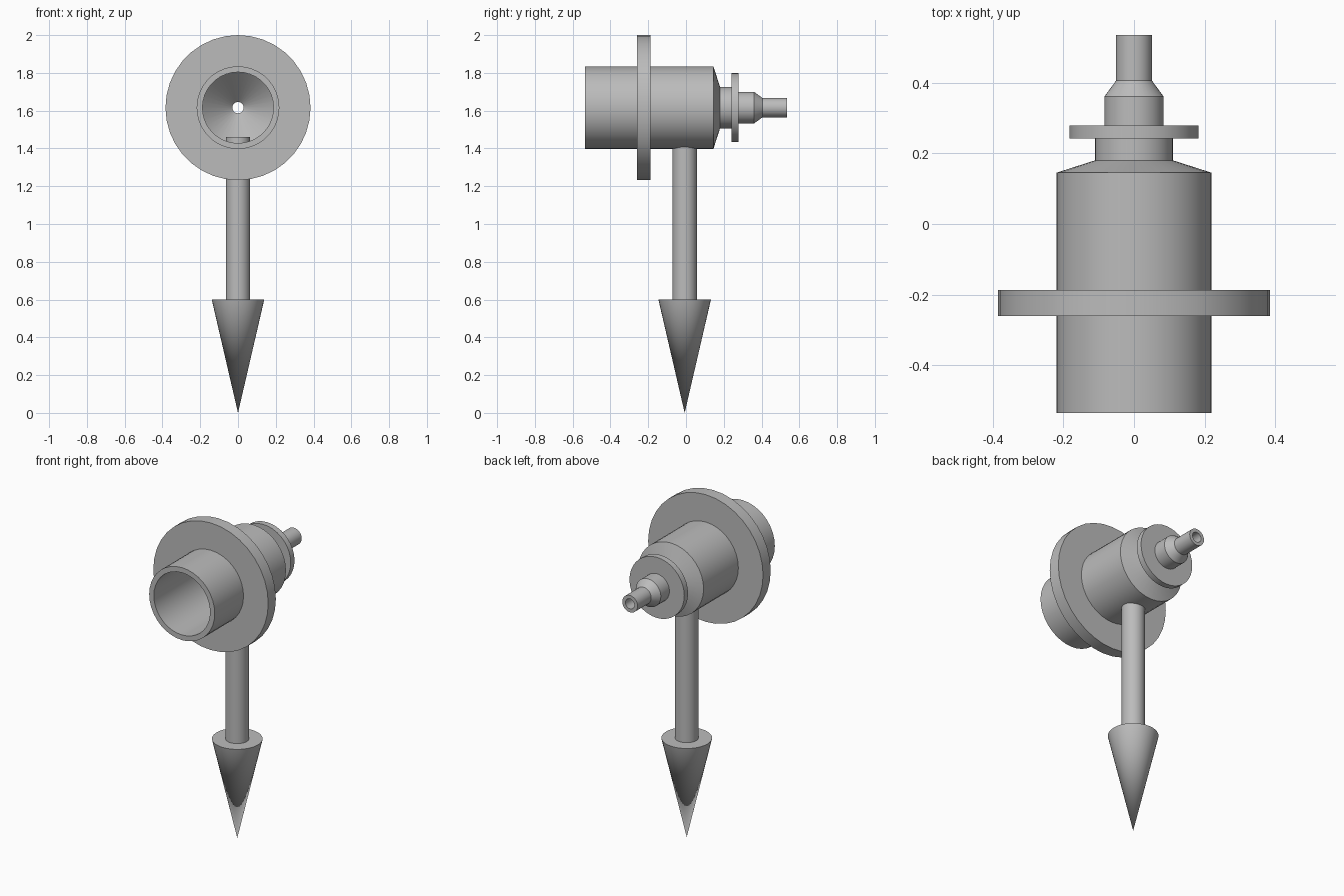
import bpy
import math

AXIS_Z = 1.616    # height of the nozzle axis
POST_Y = -0.007   # depth of the ground post
SIDES = 36

cube = bpy.data.objects.get("Cube")
if cube:
    bpy.data.objects.remove(cube, do_unlink=True)

grey = bpy.data.materials.new("plain_grey")
grey.use_nodes = True
grey.diffuse_color = (0.5, 0.5, 0.5, 1)
grey.node_tree.nodes["Principled BSDF"].inputs["Base Color"].default_value = (0.5, 0.5, 0.5, 1)


def finish(obj, name):
    obj.name = name
    obj.data.name = name
    obj.data.materials.append(grey)
    bpy.ops.object.select_all(action='DESELECT')
    obj.select_set(True)
    bpy.context.view_layer.objects.active = obj
    bpy.ops.object.shade_smooth_by_angle(angle=math.radians(25))


def lathe_y(name, profile):
    """Revolve a closed (radius, y) loop, ordered outside front to back, about the nozzle axis."""
    verts, faces = [], []
    n = len(profile)
    for i in range(SIDES):
        a = 2 * math.pi * i / SIDES
        verts += [(r * math.sin(a), y, r * math.cos(a)) for r, y in profile]
        nxt = (i + 1) % SIDES
        for j in range(n):
            k = (j + 1) % n
            faces.append((i * n + j, i * n + k, nxt * n + k, nxt * n + j))
    mesh = bpy.data.meshes.new(name)
    mesh.from_pydata(verts, [], faces)
    obj = bpy.data.objects.new(name, mesh)
    obj.location.z = AXIS_Z
    bpy.context.collection.objects.link(obj)
    finish(obj, name)


def upright(name, r_bottom, r_top, z0, z1):
    """Vertical cylinder or cone on the post axis."""
    bpy.ops.mesh.primitive_cone_add(vertices=SIDES, radius1=r_bottom, radius2=r_top,
                                    depth=z1 - z0, location=(0, POST_Y, (z0 + z1) / 2))
    finish(bpy.context.object, name)


# Hollow barrel: stepped outside, then bore and funnel inside
lathe_y("barrel", [
    (0.219, -0.535), (0.219, 0.145), (0.11, 0.18), (0.11, 0.26),
    (0.084, 0.26), (0.084, 0.36), (0.051, 0.405), (0.051, 0.535),
    (0.03, 0.535), (0.03, 0.24), (0.188, 0.08), (0.188, -0.535)])

# Rings around the barrel
lathe_y("front_flange", [(0.384, -0.26), (0.384, -0.187), (0.21, -0.187), (0.21, -0.26)])
lathe_y("rear_collar", [(0.183, 0.242), (0.183, 0.278), (0.08, 0.278), (0.08, 0.242)])

# Ground post, reaching a little into the bore, and its pointed spike
upright("post", 0.064, 0.064, 0.58, 1.46)
upright("ground_spike", 0, 0.139, 0, 0.6)
